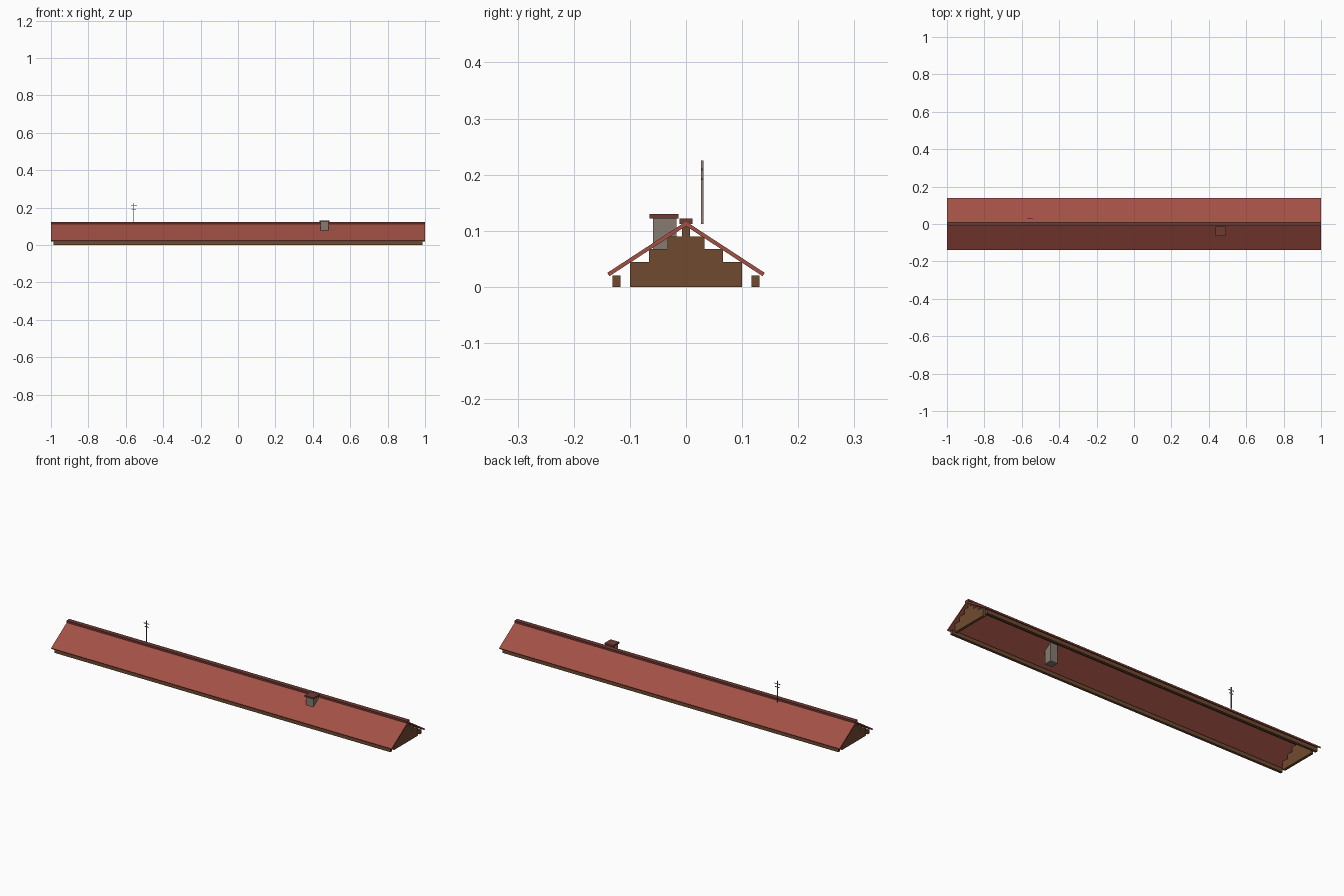
import bpy, bmesh

if "Cube" in bpy.data.objects:
    bpy.data.objects.remove(bpy.data.objects["Cube"])


def material(name, rgb):
    m = bpy.data.materials.new(name)
    m.diffuse_color = (*rgb, 1.0)
    m.use_nodes = True
    m.node_tree.nodes["Principled BSDF"].inputs["Base Color"].default_value = m.diffuse_color
    return m


TILE = material("brick red tile", (0.36, 0.08, 0.06))
DARK = material("dark red trim", (0.16, 0.042, 0.034))
WOOD = material("brown wood", (0.16, 0.07, 0.03))
STONE = material("warm grey stone", (0.24, 0.20, 0.165))
METAL = material("grey metal", (0.27, 0.22, 0.19))


def prism(name, profile, x0, x1, mat):
    """Extrude a closed (y, z) profile along x."""
    bm = bmesh.new()
    face = bm.faces.new([bm.verts.new((x0, y, z)) for y, z in profile])
    ext = bmesh.ops.extrude_face_region(bm, geom=[face])
    bmesh.ops.translate(bm, vec=(x1 - x0, 0, 0),
                        verts=[v for v in ext["geom"] if isinstance(v, bmesh.types.BMVert)])
    bmesh.ops.recalc_face_normals(bm, faces=bm.faces)
    me = bpy.data.meshes.new(name)
    bm.to_mesh(me)
    bm.free()
    me.materials.append(mat)
    ob = bpy.data.objects.new(name, me)
    bpy.context.collection.objects.link(ob)
    return ob


def box(name, x0, x1, y0, y1, z0, z1, mat):
    return prism(name, [(y0, z0), (y1, z0), (y1, z1), (y0, z1)], x0, x1, mat)


END = 0.987  # timber ends sit just inside the tile edge

# Two sloping roof slabs, eave beams
for side, label in ((-1, "front"), (1, "back")):
    slope = [(0, 0.1165), (0.1402, 0.025), (0.1365, 0.019), (0, 0.1082)]
    prism(label + "_roof_slope", [(side * y, z) for y, z in slope], -1, 1, TILE)
    ys = sorted((side * 0.117, side * 0.131))
    box(label + "_eave_beam", -END, END, *ys, 0, 0.02, WOOD)

# Ridge beam and ridge cap
box("ridge_beam", -END, END, -0.007, 0.007, 0.09, 0.111, WOOD)
box("ridge_cap", -1, 1, -0.012, 0.012, 0.112, 0.122, DARK)

# Stepped gable walls at both ends
half = [(0.1, 0), (0.1, 0.044), (0.066, 0.044), (0.066, 0.067),
        (0.033, 0.067), (0.033, 0.09)]
steps = half + [(-y, z) for y, z in reversed(half)]
for x0, x1, label in ((-END, -END + 0.014, "left"), (END - 0.014, END, "right")):
    prism(label + "_gable", steps, x0, x1, WOOD)

# Chimney with cap
box("chimney", 0.442, 0.484, -0.059, -0.017, 0, 0.123, STONE)
box("chimney_cap", 0.437, 0.489, -0.065, -0.013, 0.122, 0.13, DARK)

# Aerial mast with crossbars
MX, MY = -0.557, 0.029
box("aerial_mast", MX - 0.002, MX + 0.002, MY - 0.002, MY + 0.002, 0.112, 0.225, METAL)
for i, (z, r) in enumerate(((0.192, 0.012), (0.209, 0.016))):
    box(f"aerial_crossbar_{i + 1}", MX - r, MX + r, MY - 0.0015, MY + 0.0015,
        z - 0.0015, z + 0.0015, METAL)
